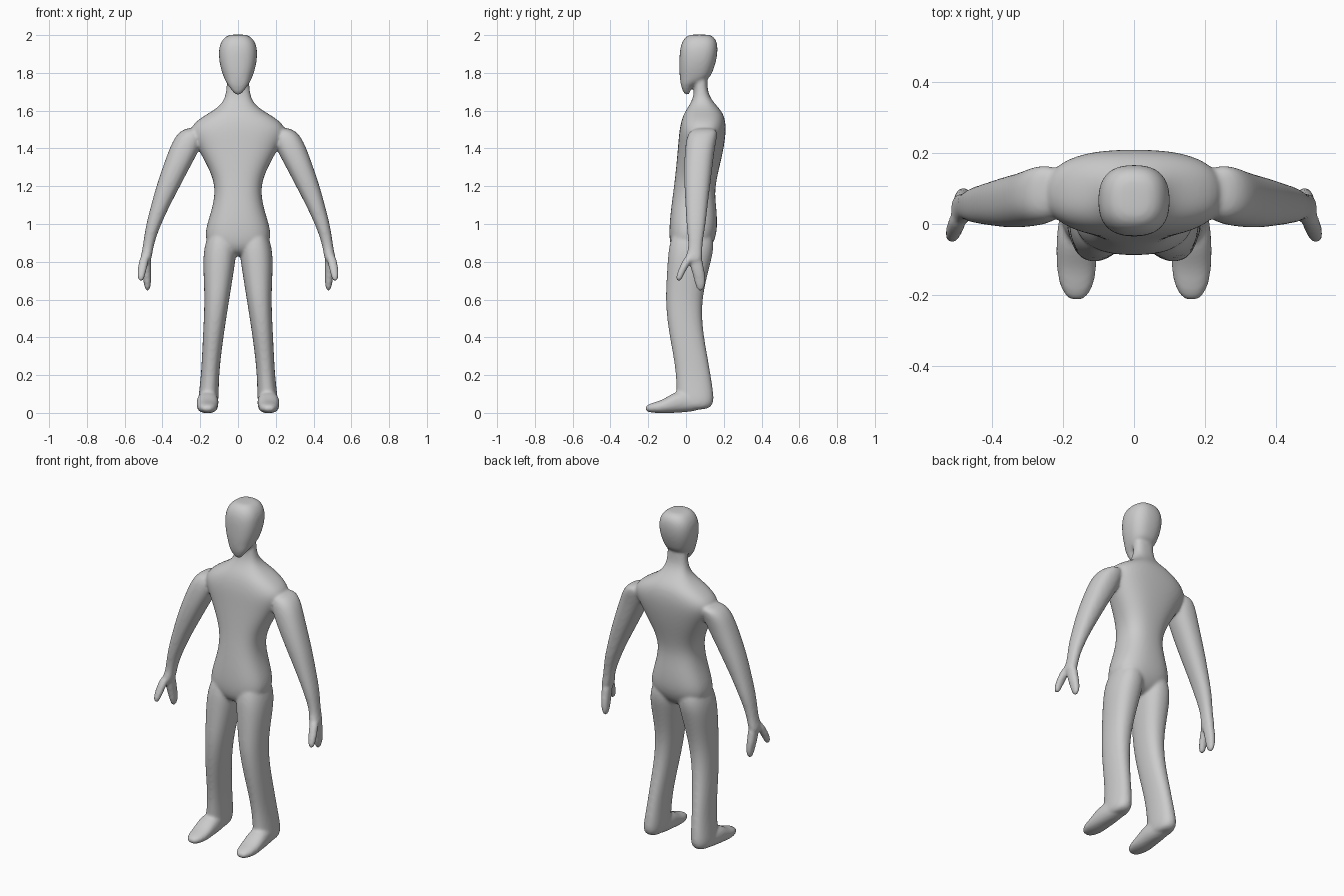
import bpy, bmesh, math

SIDES = 24
bm = bmesh.new()


def loft(rings, power=2.3, axis="z", side=1):
    """Skin rings given as (position, x0, x1, lo, hi) along z or y."""
    loops = []
    for p, x0, x1, lo, hi in rings:
        loop = []
        for i in range(SIDES):
            a = 2 * math.pi * i / SIDES
            c, s = math.cos(a), math.sin(a)
            u = math.copysign(abs(c) ** (2 / power), c)
            v = math.copysign(abs(s) ** (2 / power), s)
            x = side * ((x0 + x1) / 2 + u * (x1 - x0) / 2)
            w = (lo + hi) / 2 + v * (hi - lo) / 2
            loop.append(bm.verts.new((x, w, p) if axis == "z" else (x, p, w)))
        loops.append(loop)
    for a, b in zip(loops, loops[1:]):
        for i in range(SIDES):
            j = (i + 1) % SIDES
            bm.faces.new((a[i], a[j], b[j], b[i]))
    bm.faces.new(loops[0])
    bm.faces.new(loops[-1])


def centred(rows):
    return [(z, -w, w, f, b) for z, w, f, b in rows]


# torso and neck: z, half width, front, back
loft(centred([
    (.83, .06, -.04, .08), (.87, .15, -.08, .13), (.93, .178, -.09, .16),
    (1.0, .165, -.088, .167), (1.08, .138, -.08, .162), (1.17, .121, -.068, .152),
    (1.25, .135, -.058, .165), (1.33, .175, -.05, .185), (1.42, .225, -.042, .204),
    (1.50, .268, -.036, .213), (1.56, .205, -.022, .207), (1.60, .13, -.003, .188),
    (1.64, .083, .025, .15), (1.68, .066, .04, .122), (1.73, .06, .044, .112),
    (1.80, .06, .045, .115)]), 2.5)

# head
loft(centred([
    (1.683, .014, -.004, .016), (1.70, .028, -.016, .022), (1.73, .05, -.026, .032),
    (1.755, .066, -.031, .09), (1.775, .075, -.033, .128), (1.81, .088, -.036, .143),
    (1.86, .1, -.036, .16), (1.91, .103, -.034, .168), (1.95, .097, -.027, .167),
    (1.98, .08, -.012, .157), (2.0, .055, .01, .135), (2.003, .02, .04, .1)]), 2.5)

for side in (-1, 1):
    # leg: z, inner x, outer x, front, back
    loft([
        (1.0, .03, .13, -.05, .12), (.9, .003, .178, -.09, .155),
        (.8, .014, .186, -.098, .132), (.7, .03, .181, -.104, .106),
        (.6, .046, .178, -.108, .087), (.5, .062, .181, -.101, .085),
        (.4, .077, .186, -.086, .096), (.3, .09, .191, -.067, .114),
        (.2, .1, .196, -.053, .131), (.1, .102, .208, -.05, .147),
        (.05, .105, .213, -.05, .147), (.015, .118, .2, -.04, .12)], side=side)

    # foot: y, inner x, outer x, bottom, top
    loft([
        (.09, .12, .2, .015, .08), (0, .103, .215, .003, .12),
        (-.06, .103, .22, .0, .112), (-.12, .105, .219, -.003, .07),
        (-.17, .112, .212, .0, .056), (-.2, .128, .196, .004, .045),
        (-.216, .145, .18, .012, .032)], axis="y", side=side)

    # arm down to the palm: z, inner x, outer x, front, back
    loft([
        (1.51, .2, .275, .04, .16), (1.475, .18, .328, .005, .168),
        (1.40, .2, .363, -.006, .152), (1.3, .255, .399, -.011, .14),
        (1.2, .307, .433, -.009, .128), (1.1, .36, .46, -.003, .115),
        (1.0, .407, .486, .002, .105), (.92, .437, .499, .011, .09),
        (.86, .451, .507, .012, .086), (.82, .457, .518, -.008, .087),
        (.795, .468, .515, .005, .08)], side=side)

    # fingers
    loft([
        (.83, .46, .51, .02, .085), (.78, .46, .51, .02, .092),
        (.74, .46, .508, .034, .1), (.69, .46, .5, .045, .105),
        (.66, .464, .494, .056, .097), (.645, .472, .486, .066, .088)], side=side)

    # thumb
    loft([
        (.84, .468, .515, .0, .045), (.79, .476, .528, -.026, .022),
        (.75, .486, .532, -.044, -.002), (.715, .495, .532, -.055, -.018),
        (.695, .505, .524, -.048, -.028)], side=side)

bmesh.ops.recalc_face_normals(bm, faces=bm.faces)
mesh = bpy.data.meshes.new("human_figure")
bm.to_mesh(mesh)
bm.free()
body = bpy.data.objects.new("human_figure", mesh)
bpy.context.collection.objects.link(body)

# round the lofts, fuse them into one skin and soften the joins
sub = body.modifiers.new("round", "SUBSURF")
sub.levels = sub.render_levels = 2
fuse = body.modifiers.new("fuse", "REMESH")
fuse.mode = "VOXEL"
fuse.voxel_size = 0.008
fuse.use_smooth_shade = True
soft = body.modifiers.new("soften", "SMOOTH")
soft.factor = 0.5
soft.iterations = 8
